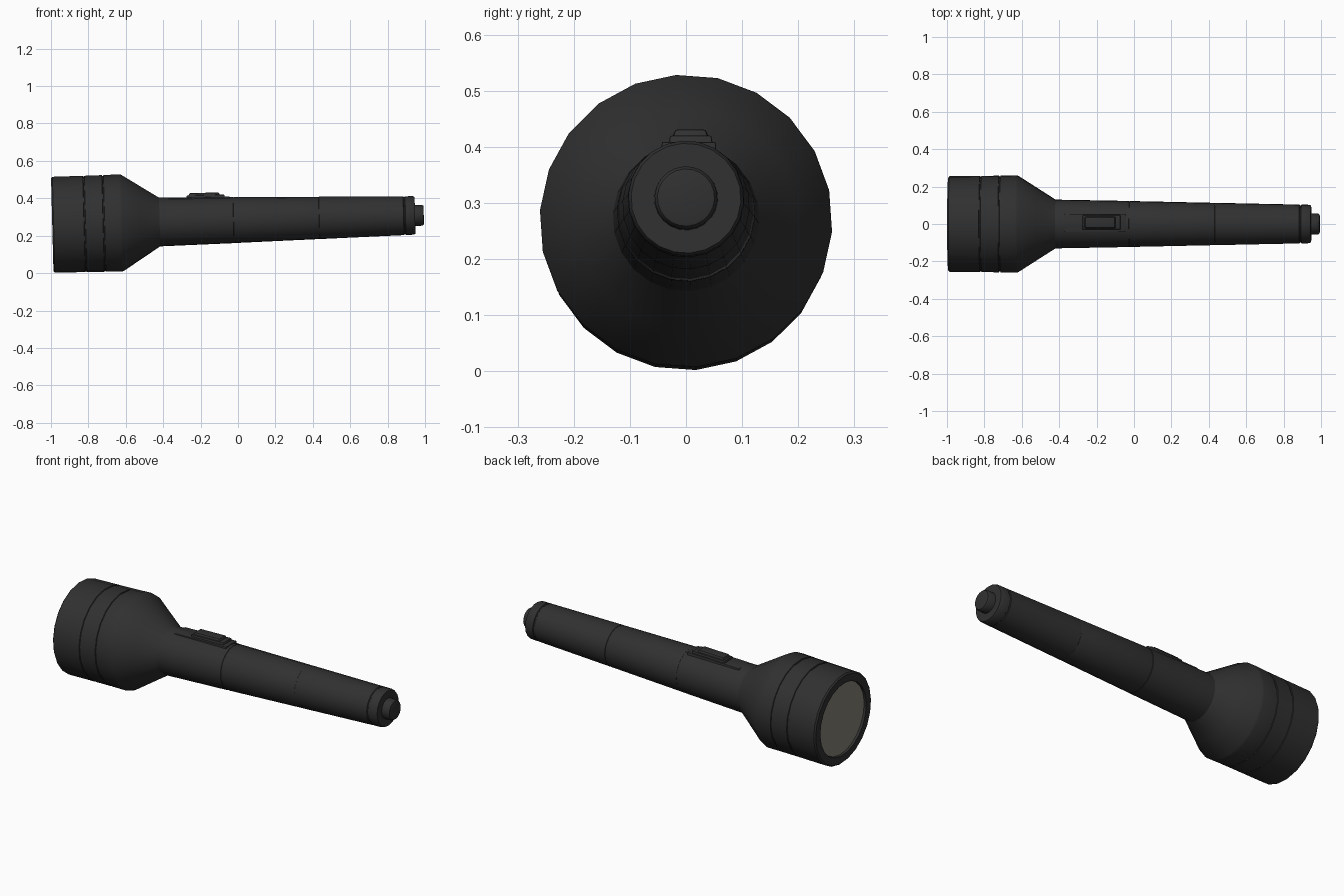
import bpy, bmesh, math
from mathutils import Matrix

if "Cube" in bpy.data.objects:
    bpy.data.objects.remove(bpy.data.objects["Cube"])

# The torch is built along local x, then tilted so it rests on head and tail
POSE = Matrix.Translation((0, 0, 0.284)) @ Matrix.Rotation(-0.0258, 4, 'Y')
SIDES = 22


def material(name, rgb):
    m = bpy.data.materials.new(name)
    m.diffuse_color = (*rgb, 1)
    m.use_nodes = True
    m.node_tree.nodes["Principled BSDF"].inputs["Base Color"].default_value = m.diffuse_color
    return m


BLACK = material("black_plastic", (0.03, 0.03, 0.03))
GLASS = material("lens_grey", (0.24, 0.22, 0.18))


def finish(name, bm, mat, angle=35):
    bmesh.ops.recalc_face_normals(bm, faces=bm.faces)
    me = bpy.data.meshes.new(name)
    bm.to_mesh(me)
    bm.free()
    ob = bpy.data.objects.new(name, me)
    bpy.context.collection.objects.link(ob)
    me.transform(POSE)
    me.materials.append(mat)
    bpy.ops.object.select_all(action='DESELECT')
    ob.select_set(True)
    bpy.context.view_layer.objects.active = ob
    bpy.ops.object.shade_smooth_by_angle(angle=math.radians(angle))
    return ob


def lathe(name, profile, mat=BLACK, sides=SIDES, flute=0):
    """Revolve (x, radius) points about x; flute sinks every other side vertex."""
    bm = bmesh.new()
    rings = []
    for x, r in profile:
        ring = []
        for i in range(sides):
            a = 2 * math.pi * i / sides - 0.069
            q = r - flute * (i % 2)
            ring.append(bm.verts.new((x, q * math.sin(a), q * math.cos(a))))
        rings.append(ring)
    for a, b in zip(rings, rings[1:]):
        for i in range(sides):
            j = (i + 1) % sides
            bm.faces.new((a[i], a[j], b[j], b[i]))
    bm.faces.new(rings[0])
    bm.faces.new(rings[-1])
    return finish(name, bm, mat)


def block(name, x0, x1, y0, y1, z0, z1, taper, bevel):
    """Box with a top face drawn in by taper and softened edges."""
    bm = bmesh.new()
    bmesh.ops.create_cube(bm, size=1)
    for v in bm.verts:
        t = taper if v.co.z > 0 else 0
        v.co = (x1 - t if v.co.x > 0 else x0 + t,
                y1 - t if v.co.y > 0 else y0 + t,
                z1 if v.co.z > 0 else z0)
    bmesh.ops.bevel(bm, geom=bm.edges[:], offset=bevel, segments=2,
                    affect='EDGES', profile=0.5)
    return finish(name, bm, BLACK)


# Head: recessed front, bezel, two grooves, then the cone down to the neck
lathe("head", [
    (-0.978, 0.205), (-0.9935, 0.207), (-0.9935, 0.249), (-0.986, 0.257),
    (-0.824, 0.258), (-0.822, 0.254), (-0.817, 0.254), (-0.815, 0.258),
    (-0.722, 0.259), (-0.720, 0.255), (-0.715, 0.255), (-0.713, 0.259),
    (-0.630, 0.261), (-0.618, 0.258), (-0.52, 0.195), (-0.420, 0.131),
    (-0.40, 0.12)])
lathe("lens", [(-0.981, 0.206), (-0.970, 0.206)], GLASS)

# Barrel: switch section, fluted grip, rear section
lathe("switch_section", [(-0.44, 0.131), (-0.025, 0.1235), (-0.02, 0.119)])
lathe("grip", [(-0.03, 0.121), (-0.015, 0.123), (0.425, 0.1135), (0.44, 0.110)],
      sides=44, flute=0.0015)
lathe("rear_section", [(0.43, 0.108), (0.435, 0.1135), (0.885, 0.104), (0.888, 0.100)])

# Tail cap and its round end button
lathe("tail_cap", [(0.88, 0.100), (0.893, 0.100), (0.896, 0.104),
                   (0.938, 0.103), (0.947, 0.098)])
lathe("tail_button", [(0.94, 0.057), (0.985, 0.056), (0.992, 0.051), (0.9935, 0.046)])

# Switch: low plate, raised frame and sliding button on top
block("switch_plate", -0.37, -0.04, -0.045, 0.055, 0.08, 0.126, 0.002, 0.003)
block("switch_frame", -0.275, -0.065, -0.033, 0.050, 0.09, 0.138, 0.004, 0.004)
block("switch_button", -0.265, -0.09, -0.028, 0.044, 0.12, 0.150, 0.008, 0.006)
